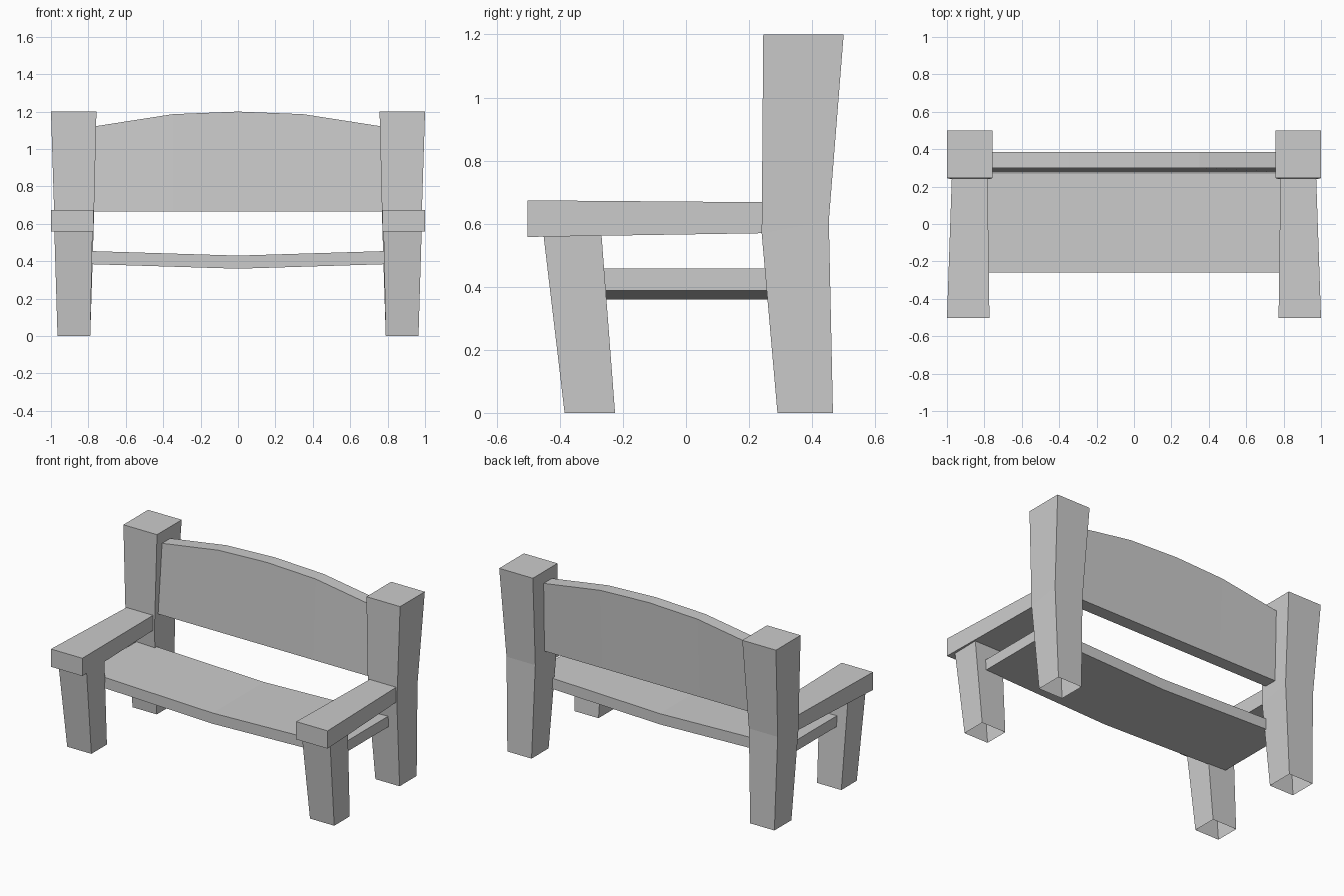
import bpy, bmesh

if "Cube" in bpy.data.objects:
    bpy.data.objects.remove(bpy.data.objects["Cube"])


def loft(name, rings, cap_start=True, cap_end=True, mirror=False):
    """Skin a stack of matching rings; optionally mirror across x = 0."""
    bm = bmesh.new()
    loops = [[bm.verts.new(p) for p in ring] for ring in rings]
    for a, b in zip(loops, loops[1:]):
        for i in range(len(a)):
            j = (i + 1) % len(a)
            bm.faces.new((a[i], a[j], b[j], b[i]))
    if cap_start:
        bm.faces.new(loops[0][::-1])
    if cap_end:
        bm.faces.new(loops[-1])
    bmesh.ops.recalc_face_normals(bm, faces=bm.faces)
    mesh = bpy.data.meshes.new(name)
    bm.to_mesh(mesh)
    bm.free()
    obj = bpy.data.objects.new(name, mesh)
    bpy.context.collection.objects.link(obj)
    if mirror:
        obj.modifiers.new("Mirror", 'MIRROR').use_clip = False
    return obj


def level(x0, x1, y0, y1, z_front, z_back=None):
    """Horizontal four-sided ring, front edge and back edge heights."""
    zb = z_front if z_back is None else z_back
    return [(x0, y0, z_front), (x1, y0, z_front), (x1, y1, zb), (x0, y1, zb)]


def upright(x0, x1, y, z0, z1):
    """Ring facing along y."""
    return [(x0, y, z0), (x1, y, z0), (x1, y, z1), (x0, y, z1)]


def section(x, bottom, top, yb, yt):
    """Ring facing along x, with front/back y at bottom and top."""
    return [(x, yb[0], bottom), (x, yb[1], bottom), (x, yt[1], top), (x, yt[0], top)]


# Back posts: bent in the middle, open underneath
loft("back_post", [level(0.79, 0.965, 0.29, 0.466, 0),
                   level(0.772, 0.98, 0.24, 0.453, 0.57, 0.61),
                   level(0.757, 1.0, 0.245, 0.50, 1.2)],
     cap_start=False, mirror=True)

# Front legs: splayed forward, open underneath
loft("front_leg", [level(0.79, 0.965, -0.385, -0.225, 0),
                   level(0.778, 0.982, -0.452, -0.268, 0.565)],
     cap_start=False, mirror=True)

# Armrests
loft("armrest", [upright(0.773, 1.0, -0.503, 0.558, 0.674),
                 upright(0.783, 0.974, 0.25, 0.57, 0.668)], mirror=True)

# Seat plank, sagging to the middle
loft("seat", [section(x, z, z + 0.07, (-0.26, 0.27), (-0.26, 0.27))
              for x, z in ((-0.91, 0.388), (0, 0.36), (0.91, 0.388))])

# Arched, slightly reclined backrest
loft("backrest", [section(x, 0.667, z, (0.275, 0.36), (0.30, 0.385))
                  for x, z in ((-0.85, 1.108), (-0.35, 1.186), (0, 1.2),
                               (0.35, 1.186), (0.85, 1.108))])
